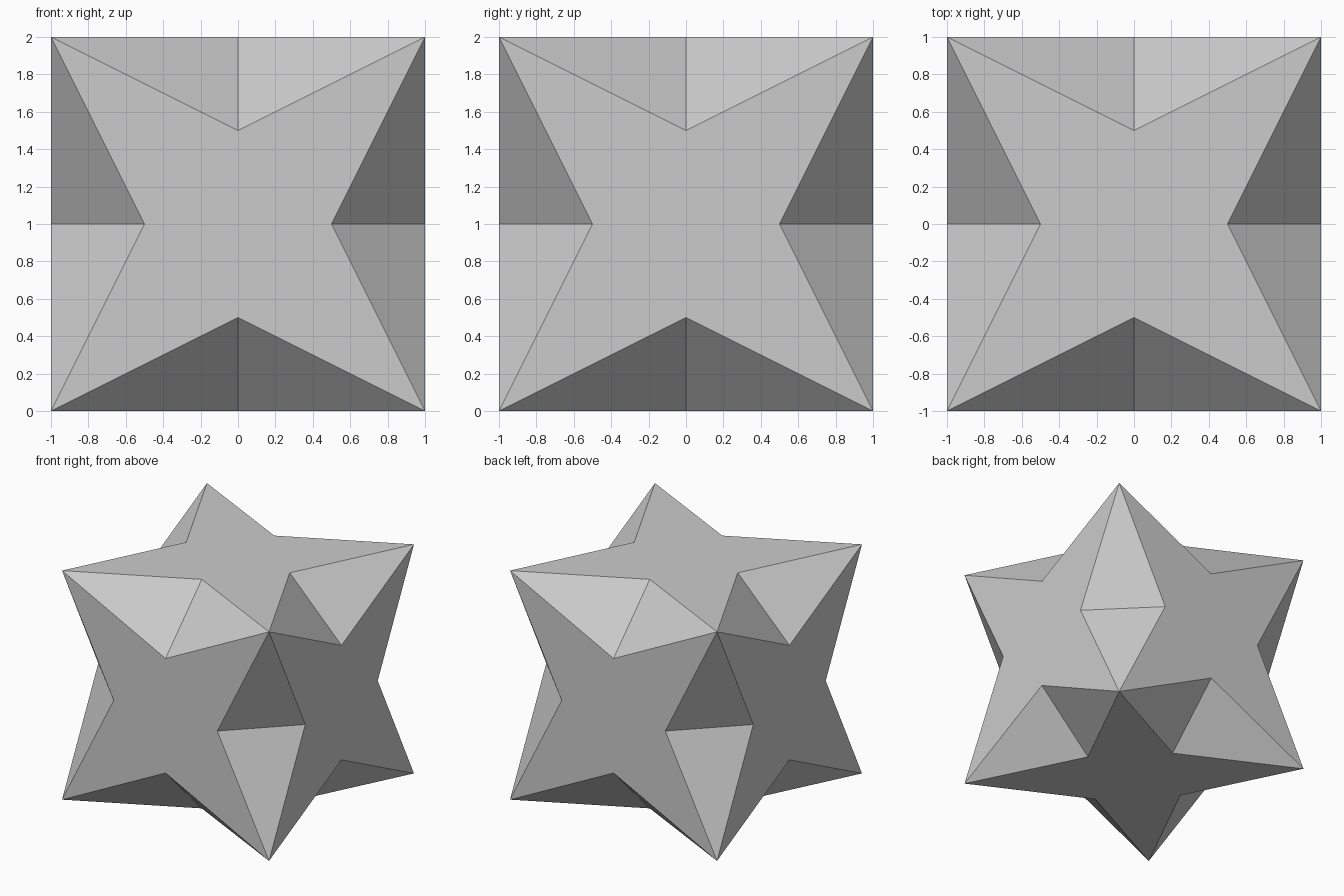
import bpy, bmesh
from mathutils import Vector

if "Cube" in bpy.data.objects:
    bpy.data.objects.remove(bpy.data.objects["Cube"])

INSET = 0.5  # how far each notch cuts into a face

# Guide cube supplies corners, edges and faces
cube = bmesh.new()
bmesh.ops.create_cube(cube, size=2.0)
lift = Vector((0, 0, 1))

bm = bmesh.new()
corner = {v: bm.verts.new(v.co + lift) for v in cube.verts}
notch = {}

# Four-pointed star on every cube face
for f in cube.faces:
    center = f.calc_center_median()
    ring = []
    for loop in f.loops:
        a, b = loop.edge.verts
        mid = (a.co + b.co) / 2
        p = bm.verts.new(mid.lerp(center, INSET) + lift)
        notch.setdefault(loop.edge, []).append(p)
        ring += [corner[loop.vert], p]
    bm.faces.new(ring)

# Two triangles form the V-shaped notch along every cube edge
for e, (p, q) in notch.items():
    for v in e.verts:
        bm.faces.new((corner[v], p, q))

bmesh.ops.recalc_face_normals(bm, faces=bm.faces)
mesh = bpy.data.meshes.new("notched_star_cube")
bm.to_mesh(mesh)
bm.free()
cube.free()
obj = bpy.data.objects.new("notched_star_cube", mesh)
bpy.context.collection.objects.link(obj)
